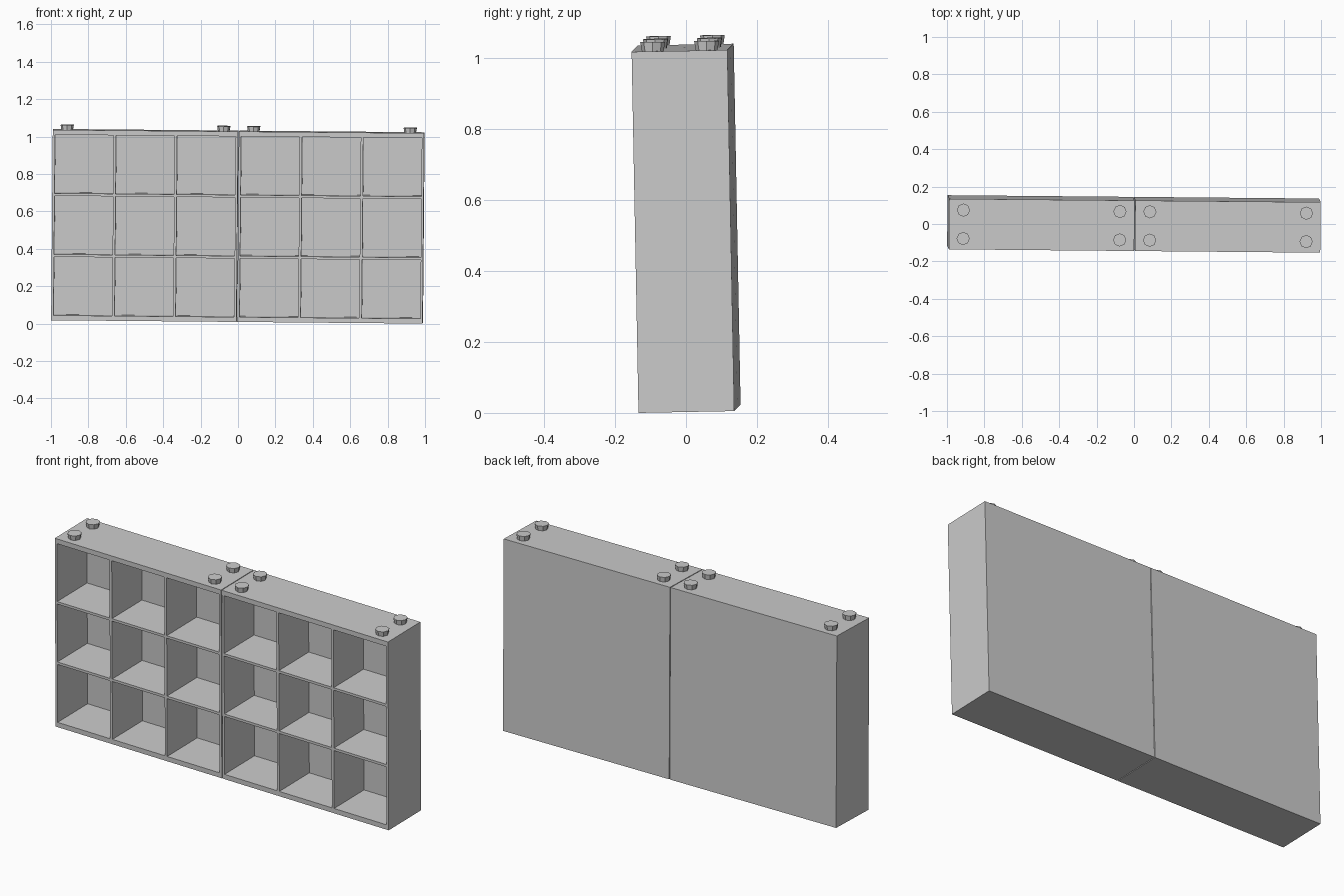
import bpy, bmesh
from mathutils import Euler, Matrix, Vector

cube = bpy.data.objects.get("Cube")
if cube:
    bpy.data.objects.remove(cube, do_unlink=True)

WIDTH, DEPTH, HEIGHT = 0.991, 0.27, 1.018
CELL, WALL, SIDE, BOTTOM = 0.313, 0.0135, 0.0125, 0.026
CELL_DEPTH = 0.25

grey = bpy.data.materials.new("plain grey")
grey.use_nodes = True
grey.diffuse_color = (0.6, 0.6, 0.6, 1)
grey.node_tree.nodes["Principled BSDF"].inputs["Base Color"].default_value = grey.diffuse_color

# The whole set leans and turns very slightly
tilt = Matrix.Translation((-0.005, 0.01, 0.0115)) @ Euler((0.019, 0.009, -0.009)).to_matrix().to_4x4()


def add_object(name, bm, location):
    mesh = bpy.data.meshes.new(name)
    bm.to_mesh(mesh)
    bm.free()
    mesh.materials.append(grey)
    obj = bpy.data.objects.new(name, mesh)
    bpy.context.collection.objects.link(obj)
    obj.matrix_world = tilt @ Matrix.Translation(location)
    return obj


def spans(start):
    return [(start + i * (CELL + WALL), start + i * (CELL + WALL) + CELL) for i in range(3)]


def cabinet(name, x):
    """Closed box whose front has a three by three grid of deep compartments."""
    bm = bmesh.new()
    bmesh.ops.create_cube(bm, size=1, matrix=Matrix.Translation((0, 0, HEIGHT / 2))
                          @ Matrix.Diagonal((WIDTH, DEPTH, HEIGHT, 1)))
    columns, rows = spans(SIDE - WIDTH / 2), spans(BOTTOM)
    for axis, ranges in ((Vector((1, 0, 0)), columns), (Vector((0, 0, 1)), rows)):
        for cut in (c for pair in ranges for c in pair):
            bmesh.ops.bisect_plane(bm, geom=bm.verts[:] + bm.edges[:] + bm.faces[:],
                                   plane_co=axis * cut, plane_no=axis)
    bm.normal_update()

    def in_cell(face):
        c = face.calc_center_median()
        return (face.normal.y < -0.9 and any(a < c.x < b for a, b in columns)
                and any(a < c.z < b for a, b in rows))

    cells = [f for f in bm.faces if in_cell(f)]
    bmesh.ops.inset_individual(bm, faces=cells, thickness=0, depth=-CELL_DEPTH)
    bmesh.ops.recalc_face_normals(bm, faces=bm.faces[:])
    add_object(name, bm, (x, 0, 0))


def stud(name, x, y):
    """Short eight-sided peg, a little narrower at its foot."""
    bm = bmesh.new()
    bmesh.ops.create_cone(bm, cap_ends=True, segments=8, radius1=0.03, radius2=0.035,
                          depth=0.03, matrix=Matrix.Translation((0, 0, 0.011)))
    add_object(name, bm, (x, y, HEIGHT))


for side, sign in (("left", 1), ("right", -1)):
    cabinet(side + "_cabinet", sign * 0.4975)
    for place, x in (("inner", 0.08), ("outer", 0.917)):
        for end, y in (("front", -0.076), ("back", 0.076)):
            stud(f"{side}_{place}_{end}_stud", sign * x, y)
